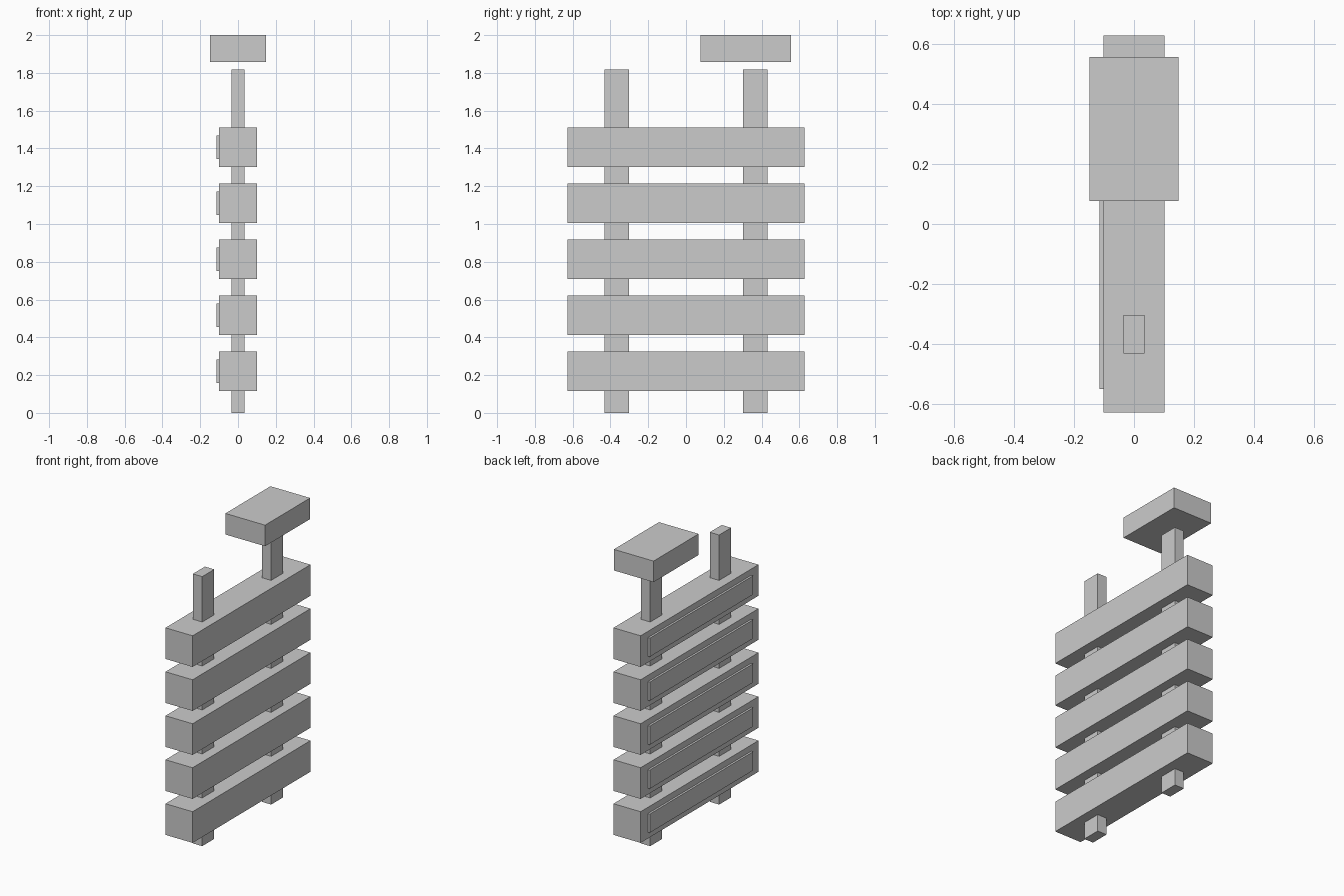
import bpy

if "Cube" in bpy.data.objects:
    bpy.data.objects.remove(bpy.data.objects["Cube"])


def box(name, x, y, z):
    """Axis-aligned box from (min, max) ranges on each axis."""
    bpy.ops.mesh.primitive_cube_add(size=1)
    ob = bpy.context.object
    ob.name = name
    ob.location = [(a + b) / 2 for a, b in (x, y, z)]
    ob.scale = [b - a for a, b in (x, y, z)]
    bpy.ops.object.transform_apply(location=False, rotation=False, scale=True)
    return ob


# Upright posts running through all boards
for side, label in ((-1, "front"), (1, "back")):
    yc = side * 0.367
    box(f"{label}_post", (-0.035, 0.035), (yc - 0.064, yc + 0.064), (0, 1.817))

# Stacked boards, each with a thin raised plate on the left face
for i in range(5):
    zc = 0.22 + i * 0.2965
    box(f"board_{i + 1}", (-0.101, 0.101), (-0.628, 0.628), (zc - 0.105, zc + 0.105))
    box(f"plate_{i + 1}", (-0.115, -0.095), (-0.55, 0.55), (zc - 0.063, zc + 0.063))

# Block hovering just above the back post
box("top_block", (-0.148, 0.148), (0.077, 0.557), (1.858, 2.0))
